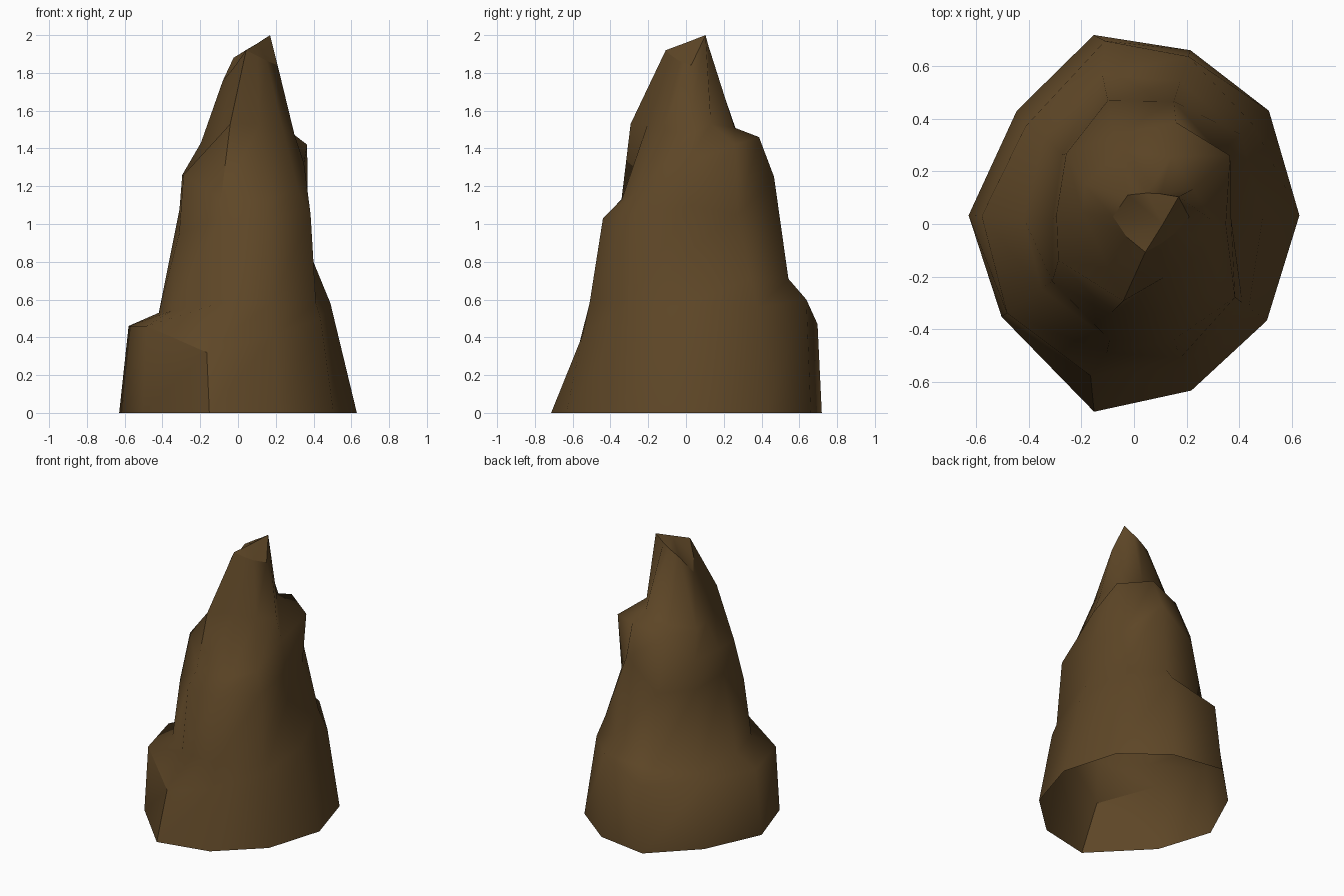
import bpy
import bmesh
from math import radians, cos, sin

default_cube = bpy.data.objects.get("Cube")
if default_cube:
    bpy.data.objects.remove(default_cube, do_unlink=True)

# Earthy brown used over the whole rock
brown = bpy.data.materials.new("earth_brown")
brown.use_nodes = True
brown_colour = (0.112, 0.062, 0.02, 1)
brown.diffuse_color = brown_colour
shader = brown.node_tree.nodes["Principled BSDF"]
shader.inputs["Base Color"].default_value = brown_colour
shader.inputs["Roughness"].default_value = 0.9

# Ten ribs run up the rock, clockwise from the back; they twist a little on the way
rib_angles = (102, 72, 40, 3, -36, -71, -102, -145, 177, 136)
skirt_angles = (99, 72, 40, 3, -36, -71, -106, -145, 177, 138)
shoulder_angles = (105, 71, 39, 3, -36, -66, -109, -159, 170, 134)
neck_angles = (112, 72, 39, 3, -36, -75, -109, -133, 170, 149)

bm = bmesh.new()


def add_ring(radii, heights, centre=(0, 0), angles=rib_angles):
    """Place one uneven ring of vertices, one per rib."""
    return [
        bm.verts.new((centre[0] + r * cos(radians(a)),
                      centre[1] + r * sin(radians(a)), z))
        for a, r, z in zip(angles, radii, heights)
    ]


def bridge(lower, upper):
    """Skin the band between two neighbouring rings."""
    count = len(lower)
    for i in range(count):
        j = (i + 1) % count
        bm.faces.new((lower[j], lower[i], upper[i], upper[j]))


def crease(start, end):
    """Keep the edge between two vertices crisp."""
    bm.edges.get((start, end)).smooth = False


# Open foot of the rock
ground_ring = add_ring(
    (.735, .695, .67, .63, .625, .67, .73, .615, .63, .62),
    [0] * len(rib_angles))

# Rim of the wide skirt
skirt_rim = add_ring(
    (.705, .67, .59, .49, .54, .58, .6, .59, .58, .555),
    (.47, .6, .56, .58, .5, .41, .32, .46, .46, .46),
    angles=skirt_angles)

# Foot of the column, set back from the rim
column_foot = add_ring(
    (.58, .57, .53, .375, .51, .54, .5, .43, .42, .475),
    (.53, .71, .71, .86, .58, .58, .58, .54, .53, .49))

# Narrower waist of the column
column_waist = add_ring(
    (.48, .49, .425, .37, .475, .465, .45, .38, .31, .38),
    (1.05, 1.25, 1.05, 1.1, 1.05, 1.03, 1.03, .95, 1.08, 1.05))

# Uneven shoulder with a bulge at the back and a ledge in front
shoulder = add_ring(
    (.37, .43, .445, .33, .37, .35, .34, .33, .32, .4),
    (1.4, 1.46, 1.42, 1.32, 1.18, 1.13, 1.13, 1.26, 1.26, 1.25),
    centre=(.02, -.02), angles=shoulder_angles)

# Neck below the peak, with a notch behind the front crest
neck = add_ring(
    (.3, .27, .21, .24, .22, .21, .31, .23, .26, .29),
    (1.46, 1.51, 1.53, 1.47, 1.5, 1.53, 1.53, 1.45, 1.43, 1.42),
    centre=(.06, 0), angles=neck_angles)

# Slanted, chipped peak
peak_rim = add_ring(
    (.1, .1, .13, .14, .1, .1, .13, .12, .15, .13),
    (1.925, 1.955, 2, 1.84, 1.865, 1.89, 1.92, 1.82, 1.76, 1.88),
    centre=(.07, .02))

rings = [ground_ring, skirt_rim, column_foot, column_waist, shoulder, neck, peak_rim]
for lower, upper in zip(rings, rings[1:]):
    bridge(lower, upper)

# Close the peak with two facets that meet in a ridge
ridge_middle = bm.verts.new((.11, 0, 1.96))
for first, second in zip(peak_rim, peak_rim[1:] + peak_rim[:1]):
    bm.faces.new((second, first, ridge_middle))
    crease(first, second)

# Crisp break in the skirt at the front
crease(ground_ring[6], skirt_rim[6])
crease(skirt_rim[6], skirt_rim[7])

mesh = bpy.data.meshes.new("rock_spire")
bm.to_mesh(mesh)
bm.free()
mesh.materials.append(brown)

rock = bpy.data.objects.new("rock_spire", mesh)
bpy.context.collection.objects.link(rock)

# Soft shading that keeps the strong folds crisp
bpy.ops.object.select_all(action="DESELECT")
rock.select_set(True)
bpy.context.view_layer.objects.active = rock
bpy.ops.object.shade_smooth_by_angle(angle=radians(60), keep_sharp_edges=True)
